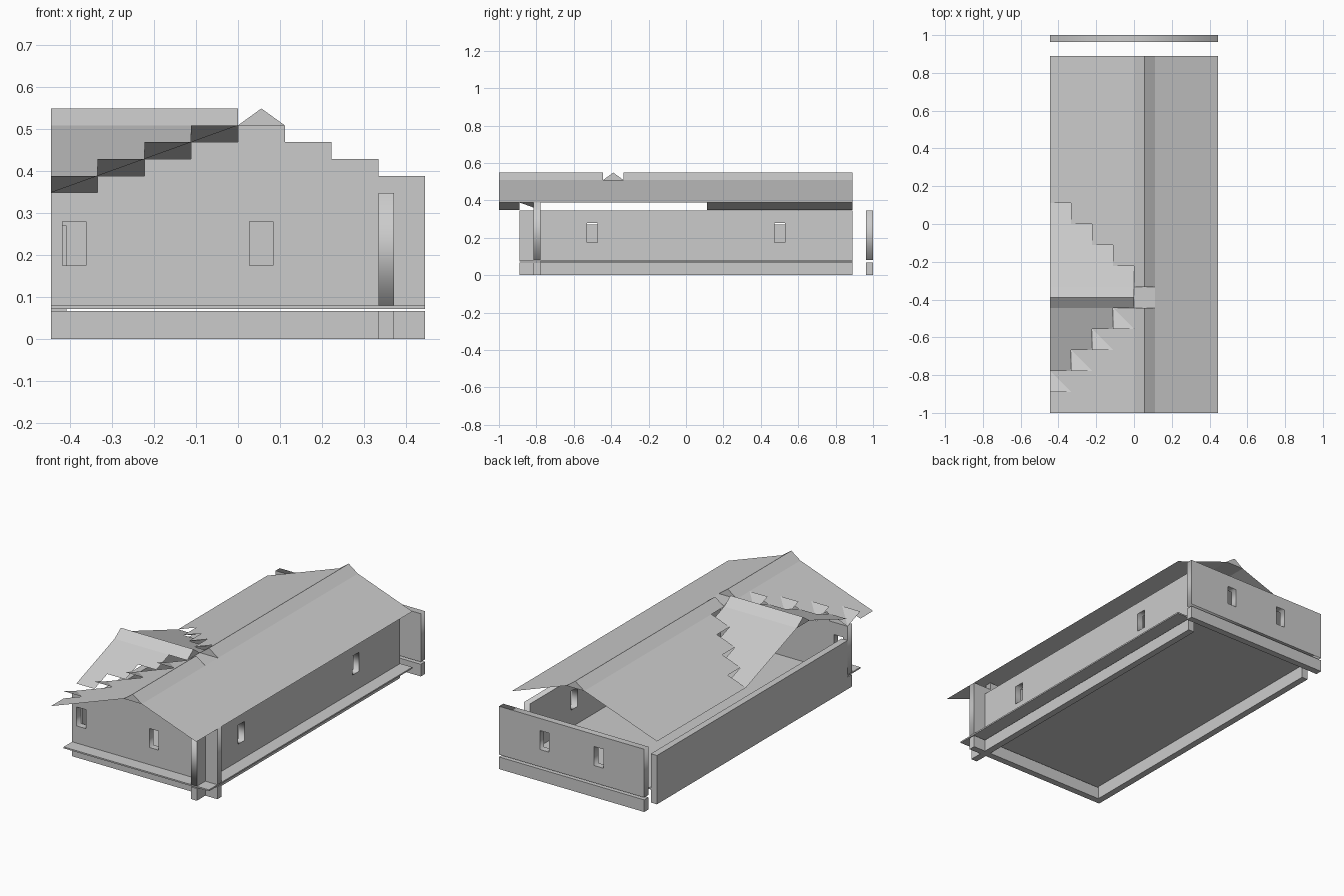
import bpy, bmesh, math
from mathutils import Matrix

cube = bpy.data.objects.get("Cube")
if cube:
    bpy.data.objects.remove(cube, do_unlink=True)

U = 1 / 9            # plan module
RISE = 0.04          # roof rise per module
T = U / 3            # wall thickness
TOP = 0.508          # foot of the ridge caps
PEAK = 0.548
W = 4 * U            # half width
L = 8 * U            # half length of the floor

mat = bpy.data.materials.new("plain grey")
mat.use_nodes = True
grey = (0.6, 0.6, 0.6, 1)
mat.diffuse_color = grey
mat.node_tree.nodes["Principled BSDF"].inputs["Base Color"].default_value = grey


def add(name, mesh):
    obj = bpy.data.objects.new(name, mesh)
    mesh.materials.append(mat)
    bpy.context.collection.objects.link(obj)
    return obj


def from_polys(name, polys, merge=True):
    bm = bmesh.new()
    for poly in polys:
        bm.faces.new([bm.verts.new(p) for p in poly])
    if merge:
        bmesh.ops.remove_doubles(bm, verts=bm.verts, dist=0.0001)
    mesh = bpy.data.meshes.new(name)
    bm.to_mesh(mesh)
    bm.free()
    return add(name, mesh)


def box(name, x0, x1, y0, y1, z0, z1):
    bm = bmesh.new()
    bmesh.ops.create_cube(bm, size=1)
    for v in bm.verts:
        v.co = (x1 if v.co.x > 0 else x0, y1 if v.co.y > 0 else y0, z1 if v.co.z > 0 else z0)
    mesh = bpy.data.meshes.new(name)
    bm.to_mesh(mesh)
    bm.free()
    return add(name, mesh)


def rect(u0, u1, v0, v1):
    return [(u0, v0), (u1, v0), (u1, v1), (u0, v1)]


def wall(name, outline, windows, along_y, offset):
    """Upright slab with window openings, centred on the given offset."""
    curve = bpy.data.curves.new(name, "CURVE")
    curve.dimensions = "2D"
    curve.fill_mode = "BOTH"
    curve.extrude = T / 2
    for loop in [outline] + [rect(c - 0.028, c + 0.028, 0.175, 0.28) for c in windows]:
        spline = curve.splines.new("POLY")
        spline.points.add(len(loop) - 1)
        spline.use_cyclic_u = True
        for point, (u, v) in zip(spline.points, loop):
            point.co = (u, v, 0, 1)
    temp = bpy.data.objects.new(name, curve)
    bpy.context.collection.objects.link(temp)
    bpy.context.view_layer.update()
    mesh = bpy.data.meshes.new_from_object(temp.evaluated_get(bpy.context.evaluated_depsgraph_get()))
    bpy.data.objects.remove(temp, do_unlink=True)
    turn = Matrix.Rotation(math.pi / 2, 4, "X")
    if along_y:
        turn = Matrix.Rotation(math.pi / 2, 4, "Z") @ turn
    shift = Matrix.Translation((offset, 0, 0) if along_y else (0, offset, 0))
    mesh.transform(shift @ turn)
    mesh.materials.clear()
    return add(name, mesh)


def cap(name, a, b, centre, along_y):
    """Triangular ridge prism from a to b."""
    def ring(s):
        pts = [(centre - U / 2, TOP), (centre, PEAK), (centre + U / 2, TOP)]
        return [(p, s, z) if along_y else (s, p, z) for p, z in pts]
    r0, r1 = ring(a), ring(b)
    polys = [r0, r1[::-1]]
    for i in range(3):
        j = (i + 1) % 3
        polys.append([r0[j], r0[i], r1[i], r1[j]])
    obj = from_polys(name, polys)
    bm = bmesh.new()
    bm.from_mesh(obj.data)
    bmesh.ops.recalc_face_normals(bm, faces=bm.faces)
    bm.to_mesh(obj.data)
    bm.free()


# Floor and foundations
FLOOR = 0.08
BASE = 0.067
FRONT = -7 * U - T / 2
BACK = 1 - T / 2
box("floor", -W, W, -L, L, 0.072, FLOOR)
box("front_foundation", -W, W, FRONT - T / 2, FRONT + T / 2, 0, BASE)
box("back_foundation", -W, W, BACK - T / 2, BACK + T / 2, 0, BASE)
box("side_foundation", 3 * U, 3 * U + T, -L, L, 0, BASE)

# Walls, the front one with a stepped gable
steps = []
for k in range(4, 0, -1):
    steps += [(-k * U, TOP - k * RISE), ((1 - k) * U, TOP - k * RISE)]
for k in range(4):
    steps += [(k * U, TOP - k * RISE), ((k + 1) * U, TOP - k * RISE)]
gable = [(W, FLOOR), (-W, FLOOR)] + steps
wall("front_wall", gable, [-3.5 * U, U / 2], False, FRONT)
wall("back_wall", rect(-W, W, FLOOR, 0.347), [-1.5 * U, 1.5 * U], False, BACK)
wall("windowed_side_wall", rect(-L, L, FLOOR, 0.347), [-4.5 * U, 4.5 * U], True, 3 * U + T / 2)
box("low_side_wall", -W, -W + T, -7 * U, L, 0, 0.27)

# Main roof: plain slope on one side, stepped opening on the other
Y0, Y1 = -4 * U, -3 * U     # cross ridge band
EAVE = TOP - 3 * RISE
from_polys("plain_roof_slope", [[(U, -1, TOP), (W, -1, EAVE), (W, L, EAVE), (U, L, TOP)]])
main, cross, corners = [], [], []
for k in range(4):
    xl, xr = -(k + 1) * U, -k * U
    hi, lo = TOP - k * RISE, TOP - (k + 1) * RISE
    ya, yb, yc = Y0 - (k + 1) * U, Y0 - k * U, Y1 + (k + 1) * U
    for s, e in ((-1, ya), (yc, L)):
        main.append([(xl, s, lo), (xr, s, hi), (xr, e, hi), (xl, e, lo)])
    # Cross roof slopes
    cross.append([(xl, Y1, TOP), (xr, Y1, TOP), (xr, yc, lo), (xl, yc, lo)])
    if k:
        cross.append([(xl, yb, hi), (xr, yb, hi), (xr, Y0, TOP), (xl, Y0, TOP)])
    # Corner piece with one low corner
    low = (xl, yb, lo)
    far = (xr, ya, hi)
    corners.append([low, (xl, ya, hi), far])
    corners.append([low, far, (xr, yb, hi)])
from_polys("stepped_roof_slope", main)
from_polys("cross_roof_slopes", cross)
from_polys("roof_corner_pieces", corners, merge=False)

# Ridge caps and the flat crossing
cap("front_ridge_cap", -1, Y0, U / 2, True)
cap("back_ridge_cap", Y1, L, U / 2, True)
cap("cross_ridge_cap", -W, 0, (Y0 + Y1) / 2, False)
from_polys("ridge_crossing", [[(0, Y0, TOP), (U, Y0, TOP), (U, Y1, TOP), (0, Y1, TOP)]])
